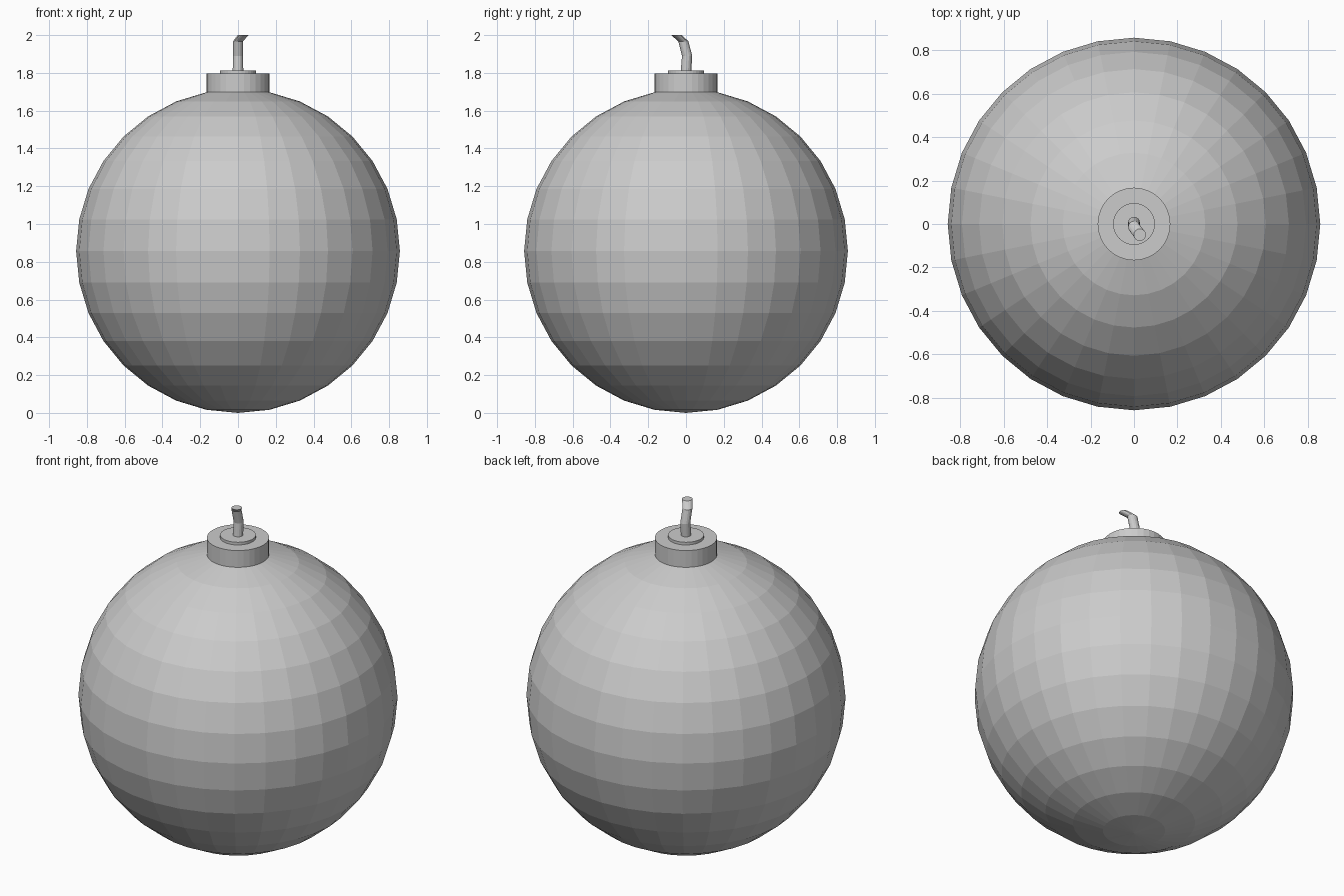
import bpy, bmesh, math

if "Cube" in bpy.data.objects:
    bpy.data.objects.remove(bpy.data.objects["Cube"])


def ring_stack(name, rings, sides):
    """Stack horizontal circles (x, y, z, radius) and skin them with flat quads."""
    bm = bmesh.new()
    loops = []
    for x, y, z, r in rings:
        loops.append([bm.verts.new((x + r * math.cos(2 * math.pi * i / sides),
                                    y + r * math.sin(2 * math.pi * i / sides), z))
                      for i in range(sides)])
    for low, high in zip(loops, loops[1:]):
        for i in range(sides):
            j = (i + 1) % sides
            bm.faces.new((low[i], low[j], high[j], high[i]))
    bm.faces.new(loops[-1])
    mesh = bpy.data.meshes.new(name)
    bm.to_mesh(mesh)
    bm.free()
    ob = bpy.data.objects.new(name, mesh)
    bpy.context.collection.objects.link(ob)
    return ob


R = 0.857
STEP = math.pi / 16

# Faceted ball, open at the top where the neck sits
bm = bmesh.new()
bmesh.ops.create_uvsphere(bm, u_segments=32, v_segments=16, radius=R)
bm.verts.ensure_lookup_table()
top = max(bm.verts, key=lambda v: v.co.z)
bmesh.ops.delete(bm, geom=[top], context='VERTS')
bmesh.ops.translate(bm, verts=bm.verts, vec=(0, 0, R))
mesh = bpy.data.meshes.new("ball")
bm.to_mesh(mesh)
bm.free()
ball = bpy.data.objects.new("ball", mesh)
bpy.context.collection.objects.link(ball)

# Neck: collar extruded from the top ring, with a smaller raised disc
neck_r = R * math.sin(STEP)
neck_z = R + R * math.cos(STEP)
ring_stack("neck", [(0, 0, neck_z, neck_r), (0, 0, 1.797, neck_r),
                    (0, 0, 1.797, 0.096), (0, 0, 1.813, 0.096)], 32)

# Fuse: bent tube leaning forward and to the right at its tip
ring_stack("fuse", [(0, 0, 1.81, 0.028), (0, 0.006, 1.89, 0.027),
                    (0, -0.014, 1.967, 0.027), (0.027, -0.05, 2.0, 0.028)], 16)
